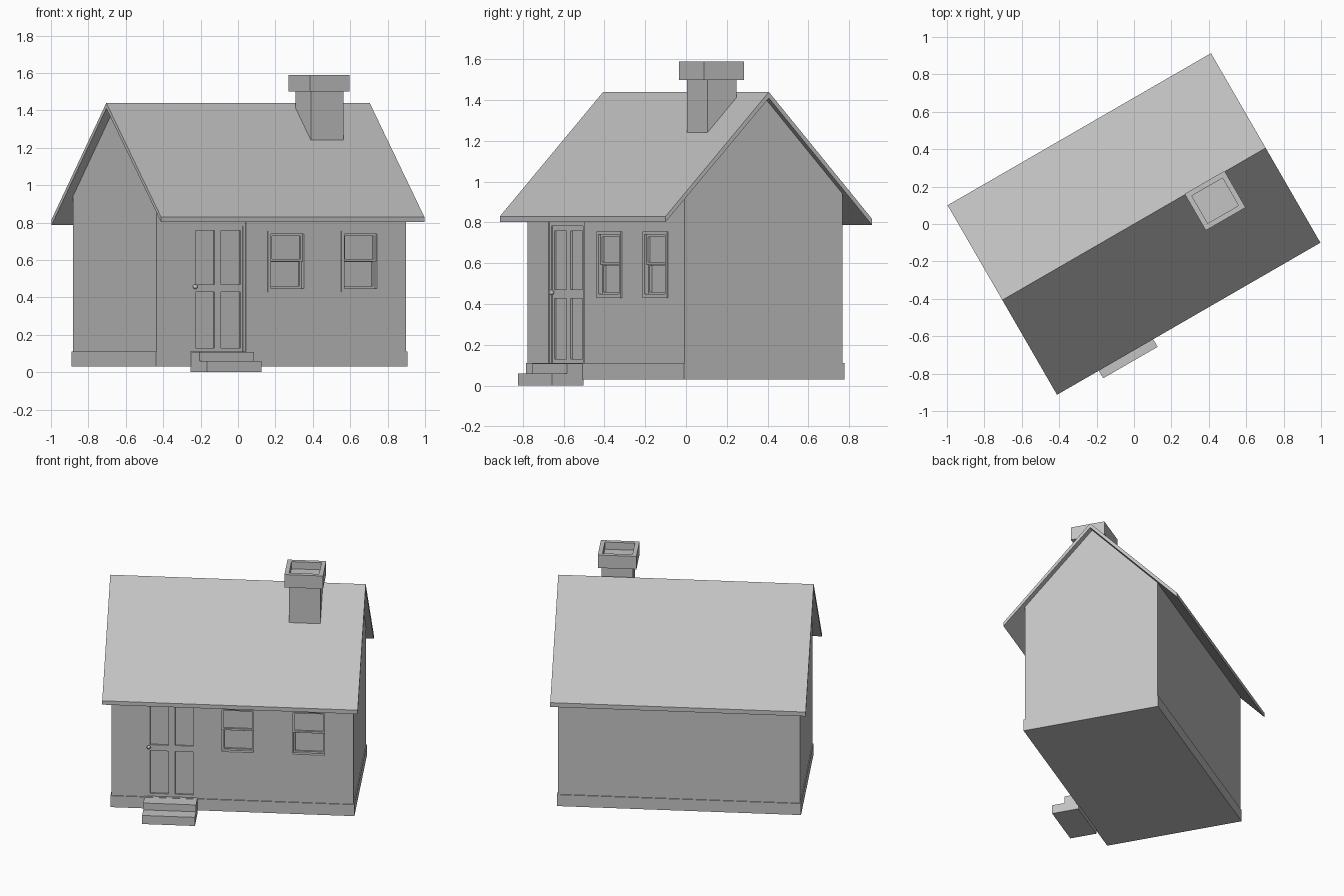
import bpy, bmesh, math

default = bpy.data.objects.get("Cube")
if default:
    bpy.data.objects.remove(default, do_unlink=True)

TURN = math.radians(30)      # the house stands turned on its plot
FRONT, BACK = -0.455, 0.44   # wall planes
LEFT, RIGHT = -0.765, 0.775

grey = bpy.data.materials.new("plain grey")
grey.use_nodes = True
grey.diffuse_color = (0.55, 0.55, 0.55, 1)
grey.node_tree.nodes["Principled BSDF"].inputs["Base Color"].default_value = (0.55, 0.55, 0.55, 1)


def finish(name, bm):
    bmesh.ops.recalc_face_normals(bm, faces=bm.faces)
    mesh = bpy.data.meshes.new(name)
    bm.to_mesh(mesh)
    bm.free()
    mesh.materials.append(grey)
    obj = bpy.data.objects.new(name, mesh)
    obj.rotation_euler.z = TURN
    bpy.context.collection.objects.link(obj)
    return obj


def add_box(bm, x, y, z):
    for v in bmesh.ops.create_cube(bm, size=1)["verts"]:
        v.co = [lo + (c + 0.5) * (hi - lo) for c, (lo, hi) in zip(v.co, (x, y, z))]


def box(name, x, y, z):
    bm = bmesh.new()
    add_box(bm, x, y, z)
    return finish(name, bm)


def prism(name, profile, x0, x1):
    """Extrude a (y, z) profile along the ridge direction."""
    bm = bmesh.new()
    face = bm.faces.new([bm.verts.new((x0, y, z)) for y, z in profile])
    new = bmesh.ops.extrude_face_region(bm, geom=[face])["geom"]
    bmesh.ops.translate(bm, vec=(x1 - x0, 0, 0),
                        verts=[g for g in new if isinstance(g, bmesh.types.BMVert)])
    return finish(name, bm)


def carve(obj, boxes):
    """Cut box-shaped openings into an object."""
    bm = bmesh.new()
    for b in boxes:
        add_box(bm, *b)
    cutter = finish("cutter", bm)
    cutter.hide_render = True
    mod = obj.modifiers.new("openings", "BOOLEAN")
    mod.operation, mod.solver, mod.object = "DIFFERENCE", "EXACT", cutter
    bpy.context.view_layer.objects.active = obj
    bpy.ops.object.modifier_apply(modifier=mod.name)
    bpy.data.objects.remove(cutter, do_unlink=True)


# Walls with recesses for the door and windows
DOOR = (-0.56, -0.213)
WINDOWS = {"right": (-0.08, 0.158), "left": (0.372, 0.61)}
WIN_Z = (0.43, 0.755)
walls = prism("walls", [(FRONT, 0.035), (BACK, 0.035), (BACK, 0.94), (0, 1.41), (FRONT, 0.937)],
              LEFT, RIGHT)
cuts = [(DOOR, (-0.6, -0.42), (0.11, 0.81))]
cuts += [(span, (-0.6, -0.42), WIN_Z) for span in WINDOWS.values()]
carve(walls, cuts)

# Plinth
E = 0.006
box("plinth", (LEFT - E, RIGHT + E), (FRONT - E, BACK + E), (0.03, 0.11))

# Roof slab folded over the ridge
prism("roof", [(-0.585, 0.83), (0, 1.44), (0.585, 0.817),
               (0.585, 0.787), (0, 1.41), (-0.585, 0.803)], -0.813, 0.813)

# Door frame, four-panel door and knob
leaf = (DOOR[0] + 0.02, DOOR[1] - 0.017)
frame = box("door_frame", DOOR, (-0.45, -0.415), (0.11, 0.81))
carve(frame, [(leaf, (-0.5, -0.4), (0.0, 0.783))])
door = box("door", leaf, (-0.445, -0.41), (0.11, 0.783))
carve(door, [(x, (-0.5, -0.435), z)
             for x in ((-0.52, -0.402), (-0.361, -0.243))
             for z in ((0.13, 0.428), (0.47, 0.758))])
bm = bmesh.new()
bmesh.ops.create_uvsphere(bm, u_segments=12, v_segments=8, radius=0.013)
bmesh.ops.translate(bm, vec=(-0.528, -0.457, 0.457), verts=bm.verts)
finish("door_knob", bm)

# Sash windows
for side, (x0, x1) in WINDOWS.items():
    bottom, top = WIN_Z
    opening = (x0 + 0.018, x1 - 0.018)
    frame = box(side + "_window_frame", (x0, x1), (-0.461, -0.415), WIN_Z)
    carve(frame, [(opening, (-0.5, -0.4), (bottom + 0.018, top - 0.015))])
    for name, y, z in (("upper", -0.448, (0.593, top - 0.015)),
                       ("lower", -0.438, (bottom + 0.018, 0.6))):
        sash = box(f"{side}_window_{name}_sash", opening, (y, -0.41), z)
        carve(sash, [((opening[0] + 0.012, opening[1] - 0.012), (-0.5, y + 0.013),
                      (z[0] + 0.012, z[1] - 0.012))])

# Doorsteps
STEP = (-0.555, -0.219)
box("lower_step", STEP, (-0.632, FRONT), (0, 0.06))
box("upper_step", STEP, (-0.548, FRONT), (0.06, 0.108))

# Chimney with a hollow cap
box("chimney_shaft", (0.34, 0.541), (-0.191, -0.027), (1.2, 1.51))
cap = box("chimney_cap", (0.315, 0.561), (-0.222, 0.004), (1.5, 1.59))
carve(cap, [((0.343, 0.533), (-0.194, -0.024), (1.54, 1.7))])
